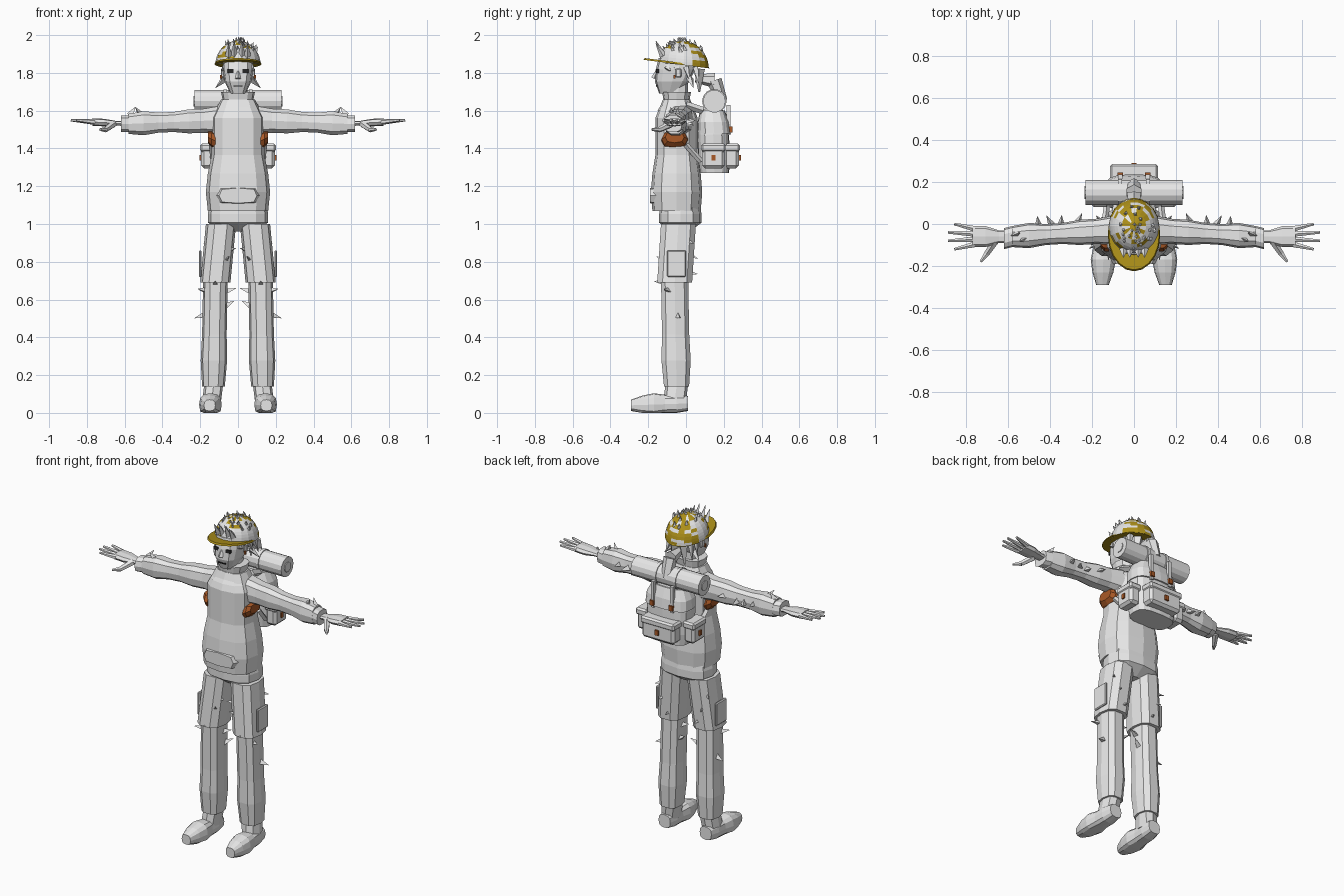
import bpy, bmesh, math, random
from mathutils import Vector, Matrix

random.seed(4)
default_cube = bpy.data.objects.get("Cube")
if default_cube:
    bpy.data.objects.remove(default_cube)


def material(name, red, green, blue):
    mat = bpy.data.materials.new(name)
    mat.use_nodes = True
    mat.diffuse_color = (red, green, blue, 1)
    shader = mat.node_tree.nodes["Principled BSDF"]
    shader.inputs["Base Color"].default_value = mat.diffuse_color
    return mat


GREY = material("pale grey", .8, .8, .8)
GOLD = material("dull gold", .42, .28, .01)
RUST = material("rust brown", .4, .1, .02)
DARK = material("dark", .02, .02, .02)


def finish(name, bm, materials, mirror):
    bmesh.ops.recalc_face_normals(bm, faces=bm.faces)
    mesh = bpy.data.meshes.new(name)
    bm.to_mesh(mesh)
    bm.free()
    for mat in materials:
        mesh.materials.append(mat)
    part = bpy.data.objects.new(name, mesh)
    bpy.context.collection.objects.link(part)
    if mirror:
        part.modifiers.new("Mirror", "MIRROR").use_mirror_merge = False


def loft(name, start, end, radii, ratio=1, materials=(GREY,), sides=12, power=.75,
         mirror=False, shear=0, rule=None):
    """Evenly spaced rings from start to end, flat on the ground where they reach it."""
    bm = bmesh.new()
    start, end = Vector(start), Vector(end)
    along = max(range(3), key=lambda axis: abs(end[axis] - start[axis]))
    wide, deep = [axis for axis in range(3) if axis != along]
    loops = []
    for step, radius in enumerate(radii):
        centre = start.lerp(end, step / (len(radii) - 1))
        loop = []
        for side in range(sides):
            angle = math.tau * side / sides
            c, s = math.cos(angle), math.sin(angle)
            point = centre.copy()
            point[wide] += radius * math.copysign(abs(c) ** power, c)
            point[deep] += radius * ratio * math.copysign(abs(s) ** power, s)
            point.z = max(point.z + shear * point.y, 0)
            loop.append(bm.verts.new(point))
        loops.append(loop)
    for lower, upper in zip(loops, loops[1:]):
        for side in range(sides):
            bm.faces.new((lower[side - 1], lower[side], upper[side], upper[side - 1]))
    bm.faces.new(loops[0])
    bm.faces.new(loops[-1])
    if rule:
        for face in bm.faces:
            face.material_index = rule(face.calc_center_median())
    finish(name, bm, materials, mirror)


def rods(name, items, sides=4, mirror=False):
    """Tapered rods, each given as start, end, start radius, end radius."""
    bm = bmesh.new()
    for start, end, thick, thin in items:
        start, end = Vector(start), Vector(end)
        turn = (end - start).to_track_quat("Z", "Y").to_matrix().to_4x4()
        place = Matrix.Translation(start.lerp(end, .5)) @ turn
        bmesh.ops.create_cone(bm, cap_ends=True, segments=sides, radius1=thick, radius2=thin,
                              depth=(end - start).length, matrix=place)
    finish(name, bm, [GREY], mirror)


def box(name, centre, size, mat=GREY, mirror=False, bevel=0):
    bm = bmesh.new()
    place = Matrix.Translation(centre) @ Matrix.Diagonal((*size, 1))
    bmesh.ops.create_cube(bm, size=1, matrix=place)
    if bevel:
        bmesh.ops.bevel(bm, geom=bm.edges[:], offset=bevel, segments=1, affect="EDGES")
    finish(name, bm, [mat], mirror)


# Pullover with collar, front pocket and underarm patches
loft("pullover", (0, -.05, 1.07), (0, -.05, 1.66), radii=(.16, .17, .16, .14, .14, .14, .09), ratio=.8)
loft("collar", (0, -.05, 1.6), (0, -.05, 1.7), radii=(.12, .08, .09), ratio=.85)
loft("front_pocket", (0, -.19, 1.15), (0, -.15, 1.15), radii=(.1, .12), ratio=.4, sides=8, power=.5)
loft("underarm_patch", (.12, -.06, 1.44), (.16, -.06, 1.46), radii=(.07, .07, .05), ratio=.6,
     materials=[RUST], sides=8, mirror=True)

# Sleeves, cuffs and hands
shoulder, wrist = Vector((.1, -.03, 1.55)), Vector((.58, -.06, 1.53))
loft("sleeve", shoulder, wrist, radii=(.07, .06, .06, .05, .05, .06, .05), ratio=1.1, sides=10, mirror=True)
loft("cuff", wrist, (.62, -.07, 1.53), radii=(.05, .05), ratio=.9, sides=10, mirror=True)
loft("palm", wrist, (.77, -.06, 1.54), radii=(.03, .03, .05, .05), ratio=.4, sides=8, mirror=True)
fingers = []
for spread in (-1.5, -.5, .5, 1.5):
    knuckle = Vector((.76, -.06 + spread * .025, 1.54))
    tip = Vector((.9 - abs(spread) * .03, -.06 + spread * .04, 1.55))
    fingers.append((knuckle, tip, .015, .007))
thumb = Vector((.7, -.14, 1.5))
fingers += [((.66, -.08, 1.53), thumb, .02, .015), (thumb, (.73, -.18, 1.5), .015, .007)]
rods("fingers", fingers, sides=6, mirror=True)

# Trousers: loose upper legs over narrower lower legs
loft("hips", (0, -.03, .96), (0, -.03, 1.1), radii=(.07, .16, .16, .15), ratio=.7)
hip, knee, ankle = Vector((.09, -.04, 1)), Vector((.12, -.06, .69)), Vector((.13, -.05, .14))
loft("upper_leg", knee, hip, radii=(.08, .08, .08, .08), ratio=1.2, sides=10, mirror=True)
loft("lower_leg", ankle, knee, radii=(.06, .07, .065, .065, .065), ratio=1.15, sides=10, mirror=True)
box("thigh_pocket", knee + Vector((.08, .01, .1)), (.015, .1, .14), mirror=True, bevel=.005)

# Shoes
loft("shoe", (.15, -.29, .04), (.14, .01, .05), radii=(.03, .05, .06, .05, .05, .04), mirror=True)
loft("shoe_collar", (.14, -.06, .06), ankle, radii=(.05, .05), ratio=1.2, sides=8, mirror=True)

# Head and face
loft("neck", (0, -.04, 1.6), (0, -.04, 1.75), radii=(.05, .05), sides=8)
loft("head", (0, -.09, 1.69), (0, -.04, 1.88), radii=(.04, .07, .08, .08), ratio=1.3, power=.7)
rods("nose", [((0, -.15, 1.82), (0, -.17, 1.77), .006, .015)])
box("eye", (.04, -.15, 1.81), (.03, .015, .02), DARK, mirror=True)
box("mouth", (0, -.155, 1.73), (.05, .01, .006), DARK)
box("ear", (.08, -.04, 1.8), (.02, .03, .05), mirror=True, bevel=.006)
box("earring", (.09, -.06, 1.78), (.01, .01, .02), RUST, mirror=True)


# Helmet: the golden shell shows in patches between hair
def shell_colour(point):
    if point.y > .05:
        chance = .8
    elif abs(point.x) < .05 and point.y > -.06:
        chance = .75
    else:
        chance = .1
    return int(random.random() < chance)


dome = [.12 * math.sqrt(1 - (step / 8) ** 2) for step in range(8)] + [.02]
loft("helmet_shell", (0, -.01, 1.84), (0, -.01, 1.97), radii=dome, ratio=1.1, materials=[GREY, GOLD],
     sides=18, power=1, shear=-.1, rule=shell_colour)
loft("helmet_brim", (0, -.05, 1.84), (0, -.05, 1.85), radii=(.125, .12), ratio=1.4,
     materials=[GOLD], sides=20, power=1, shear=-.13)

# Hair above and below the brim
tufts = []
for _ in range(34):
    turn, lean = random.uniform(0, math.tau), random.uniform(.1, .9)
    out = Vector((math.cos(turn) * math.sin(lean), math.sin(turn) * math.sin(lean), math.cos(lean)))
    root = Vector((0, -.01, 1.83)) + out * .12
    tufts.append((root, root + out * .02 + Vector((0, -.01, .02)), .015, .001))
for x in (-.05, -.02, .02, .05):
    tufts.append(((x, -.12, 1.89), (x, -.16, 1.98 - abs(x) / 2), .02, .001))
rods("hair_tufts", tufts)
locks = [((.07, y, 1.83), (.09, y + .02, 1.76 - y / 2), .02, .001) for y in (-.1, -.05, 0, .05)]
locks.append(((.07, .02, 1.77), (.12, .04, 1.72), .02, .001))
locks.append(((.03, .07, 1.82), (.04, .07, 1.7), .03, .005))
rods("side_locks", locks, mirror=True)
nape, bend, tail = (0, .05, 1.77), (0, .15, 1.76), (0, .19, 1.65)
rods("ponytail", [(nape, bend, .02, .04), (bend, tail, .04, .03)], sides=6)

# Backpack: body, flap and pockets
loft("backpack", (0, .15, 1.27), (0, .14, 1.61), radii=(.13, .14, .14, .14, .13, .09), ratio=.6,
     sides=16, power=.65)
loft("pack_flap", (0, .15, 1.48), (0, .14, 1.6), radii=(.145, .14, .11), ratio=.6, sides=16, power=.65)
for label, centre, size, mirror in (
        ("back", Vector((0, .24, 1.36)), Vector((.22, .08, .13)), False),
        ("side", Vector((.16, .145, 1.36)), Vector((.07, .12, .13)), True)):
    box(label + "_pocket", centre, size, mirror=mirror, bevel=.015)
    lid = Vector((size.x, size.y, size.z / 3)) + Vector((.01, .01, 0))
    box(label + "_pocket_lid", centre + Vector((0, 0, size.z / 3)), lid, mirror=mirror, bevel=.01)

# Bedroll, straps and buckles
roll = Vector((0, .15, 1.65))
right_end = Vector((.23, 0, 0))
loft("bedroll", roll - right_end, roll + right_end, radii=(.06, .06), sides=14, power=1)
loft("bedroll_core", roll + right_end * .9, roll + right_end * 1.02, radii=(.03, .03),
     sides=10, power=1, mirror=True)
loft("roll_strap", roll + right_end / 4, roll + right_end / 3, radii=(.065, .065),
     sides=14, power=1, mirror=True)
box("pack_strap", (.065, .225, 1.55), (.02, .02, .16), mirror=True)
rods("shoulder_strap", [((.08, .09, 1.6), (.09, 0, 1.63), .02, .02),
                        ((.13, .08, 1.33), (.14, 0, 1.42), .015, .015)], mirror=True)
for label, centre in (("strap", (.065, .235, 1.5)), ("side", (.19, .145, 1.35)), ("pocket", (0, .28, 1.35))):
    box(label + "_buckle", centre, (.025, .02, .03), RUST, mirror=label != "pocket")


# Torn cloth points scattered along the limbs
def torn_points(name, start, end, count, reach):
    points = []
    for _ in range(count):
        root = start.lerp(end, random.random())
        around = Vector((end - start).orthogonal()).normalized()
        around.rotate(Matrix.Rotation(random.uniform(0, math.tau), 3, end - start))
        lean = (end - start).normalized() * random.uniform(-.04, .04)
        points.append((root + around * reach / 2, root + around * reach + lean, .02, .001))
    rods(name, points, sides=3, mirror=True)


torn_points("sleeve_points", shoulder.lerp(wrist, .3), wrist, count=6, reach=.09)
torn_points("upper_leg_points", knee, hip, count=5, reach=.12)
torn_points("lower_leg_points", ankle.lerp(knee, .4), knee, count=5, reach=.11)
